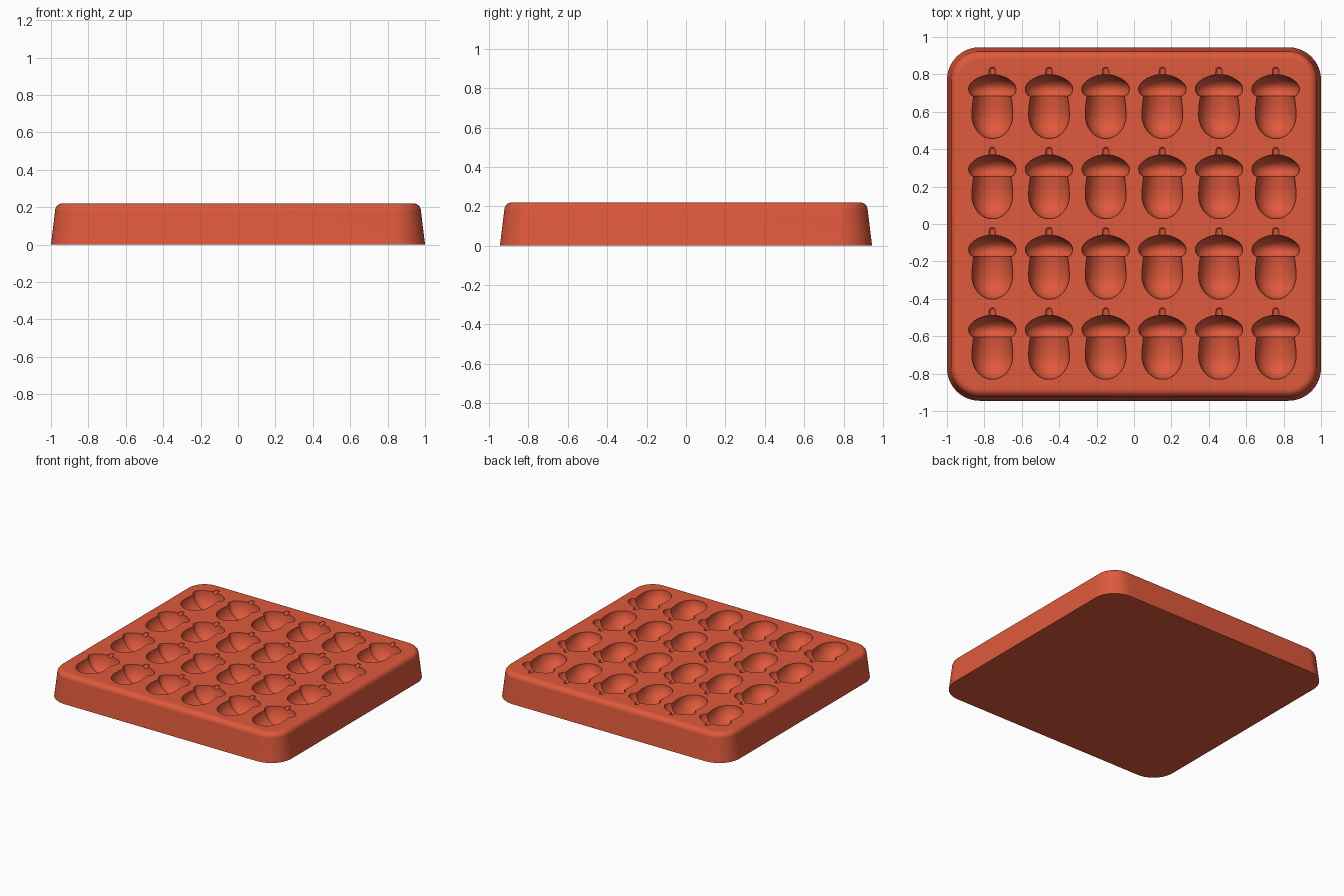
import bpy, bmesh
from math import sin, cos, pi

cube = bpy.data.objects.get("Cube")
if cube:
    bpy.data.objects.remove(cube, do_unlink=True)

HEIGHT = 0.22
HALF_X, HALF_Y, CORNER = 1.0, 0.945, 0.175

clay = bpy.data.materials.new("terracotta_red")
clay.use_nodes = True
colour = (0.74, 0.10, 0.045, 1)
clay.diffuse_color = colour
clay.node_tree.nodes["Principled BSDF"].inputs["Base Color"].default_value = colour


def make_object(name, bm):
    bmesh.ops.recalc_face_normals(bm, faces=bm.faces)
    mesh = bpy.data.meshes.new(name)
    bm.to_mesh(mesh)
    bm.free()
    mesh.materials.append(clay)
    obj = bpy.data.objects.new(name, mesh)
    bpy.context.collection.objects.link(obj)
    return obj


def bridge(bm, a, b):
    n = len(a)
    for i in range(n):
        bm.faces.new((a[i], a[(i + 1) % n], b[(i + 1) % n], b[i]))


def rounded_ring(bm, inset, z, steps=16):
    """Rounded rectangle pulled in from the base outline."""
    r = CORNER - inset
    ring = []
    for k, (sx, sy) in enumerate([(1, 1), (-1, 1), (-1, -1), (1, -1)]):
        for i in range(steps + 1):
            a = (k + i / steps) * pi / 2
            ring.append(bm.verts.new((sx * (HALF_X - CORNER) + r * cos(a),
                                      sy * (HALF_Y - CORNER) + r * sin(a), z)))
    return ring


def revolve(bm, profile, cx, cy, cz, sides=48):
    """Closed solid turned about an axis parallel to y."""
    rings = []
    for r, y in profile:
        rings.append([bm.verts.new((cx + r * cos((i + 0.5) * 2 * pi / sides), cy + y,
                                    cz + r * sin((i + 0.5) * 2 * pi / sides)))
                      for i in range(sides)])
    for a, b in zip(rings, rings[1:]):
        bridge(bm, a, b)
    bm.faces.new(rings[0])
    bm.faces.new(rings[-1])


# Tray: tapered sides, rounded top rim, flat top and bottom
bm = bmesh.new()
fillet, taper = 0.04, 0.022
levels = [(0, 0)]
for i in range(9):
    a = i / 8 * pi / 2
    levels.append((taper + fillet * (1 - cos(a)), HEIGHT - fillet + fillet * sin(a)))
levels.append((taper + fillet + 0.012, HEIGHT))
rings = [rounded_ring(bm, *level) for level in levels]
for a, b in zip(rings, rings[1:]):
    bridge(bm, a, b)
bm.faces.new(rings[0])
bm.faces.new(rings[-1])
tray = make_object("mould_tray", bm)

# Acorn profile as (radius, distance along axis): nut, cap, stem
nut = []
for i in range(1, 19):
    a = -pi / 2 + i / 18 * (pi / 2 + 0.42)
    length = 0.125 if a < 0 else 0.25
    nut.append((0.109 * cos(a), -0.065 + length * sin(a)))
cap = [(0.112, 0.042), (0.121, 0.053), (0.126, 0.066), (0.127, 0.078),
       (0.124, 0.091), (0.116, 0.104), (0.103, 0.117), (0.086, 0.129),
       (0.066, 0.139), (0.043, 0.147), (0.018, 0.152)]
stem = [(0.017, 0.178), (0.014, 0.186), (0.008, 0.191)]

# Grid of acorn cutters, half sunk into the top
bm = bmesh.new()
for col in range(6):
    for row in range(4):
        revolve(bm, nut + cap + stem, (col - 2.5) * 0.303,
                (row - 1.5) * 0.429 + 0.003, HEIGHT)
cutter = make_object("acorn_cutters", bm)
cutter.hide_render = True

cut = tray.modifiers.new("acorn_cavities", 'BOOLEAN')
cut.operation = 'DIFFERENCE'
cut.solver = 'EXACT'
cut.object = cutter

# Apply the cut, then smooth the curved walls
bpy.ops.object.select_all(action='DESELECT')
tray.select_set(True)
bpy.context.view_layer.objects.active = tray
bpy.ops.object.modifier_apply(modifier=cut.name)
bpy.data.objects.remove(cutter, do_unlink=True)
bpy.ops.object.shade_smooth_by_angle(angle=0.5)
